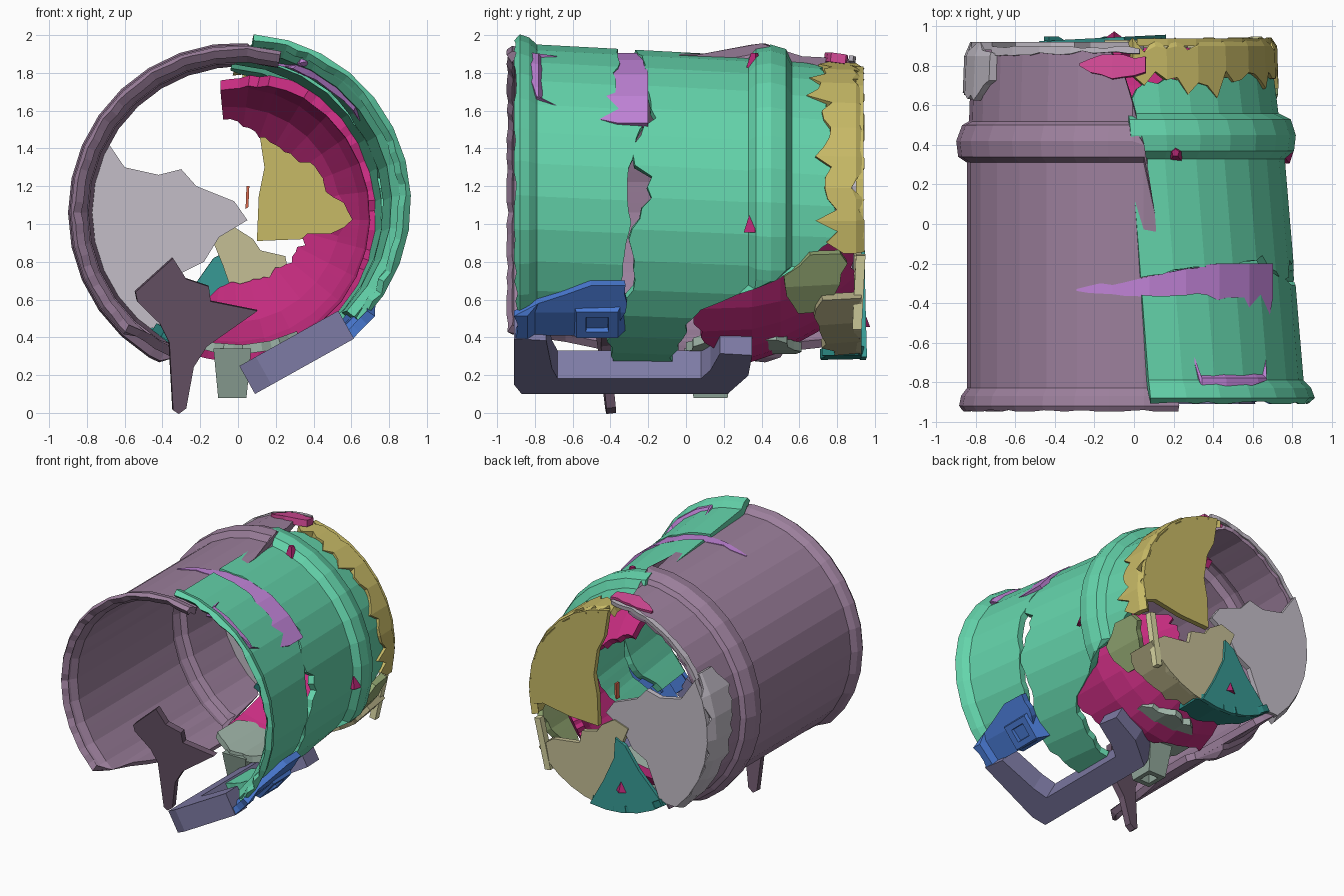
import bpy, bmesh, math, random
from mathutils import Vector

if "Cube" in bpy.data.objects:
    bpy.data.objects.remove(bpy.data.objects["Cube"])
random.seed(4)

def finish(bm, name, hexcol, fix=True):
    if fix:
        bmesh.ops.recalc_face_normals(bm, faces=bm.faces)
    me = bpy.data.meshes.new(name)
    bm.to_mesh(me)
    bm.free()
    ob = bpy.data.objects.new(name, me)
    bpy.context.collection.objects.link(ob)
    mat = bpy.data.materials.new(name)
    rgb = [(int(hexcol[i:i + 2], 16) / 255) ** 2.2 for i in (0, 2, 4)]
    mat.diffuse_color = (*rgb, 1)
    mat.use_nodes = True
    mat.node_tree.nodes["Principled BSDF"].inputs["Base Color"].default_value = mat.diffuse_color
    me.materials.append(mat)
    return ob

def lerp(keys, t):
    if t <= keys[0][0]:
        return keys[0][1]
    for (a, b), (c, d) in zip(keys, keys[1:]):
        if t <= c:
            return b + (d - b) * (t - a) / (c - a)
    return keys[-1][1]

def shell(name, col, prof, y0, y1, axis=(0, 0, 1.06, 0), jag=0.02, thick=0.05, facet=12, sub=3):
    """Curved wall shard: prof = (y, radius); y0/y1 = (degrees, y) front and back edges;
    axis = centre x, x slope along y, centre z, z slope along y."""
    a0, a1 = y0[0][0], y0[-1][0]
    n = max(2, round((a1 - a0) / facet)) * sub
    ys = [p[0] for p in prof]
    bm = bmesh.new()
    cols = []
    for i in range(n + 1):
        a = a0 + (a1 - a0) * i / n
        f = (a1 - a0) / n * sub
        k = ((i % sub) / sub - 0.5) * f
        flat = math.cos(math.radians(f / 2)) / math.cos(math.radians(k))
        lo = lerp(y0, a) + random.uniform(-jag, jag)
        hi = max(lo + .004, lerp(y1, a) + random.uniform(-jag, jag))
        lo, hi = max(lo, ys[0]), min(hi, ys[-1])
        col_v = []
        for y in [lo] + ys[1:-1] + [hi]:
            y = min(max(y, lo), hi)
            r = lerp(prof, y) * flat
            col_v.append(bm.verts.new((axis[0] + axis[1] * y + r * math.cos(math.radians(a)), y,
                                       axis[2] + axis[3] * y + r * math.sin(math.radians(a)))))
        cols.append(col_v)
    for c, d in zip(cols, cols[1:]):
        for j in range(len(c) - 1):
            bm.faces.new((c[j], d[j], d[j + 1], c[j + 1]))
    bmesh.ops.remove_doubles(bm, verts=bm.verts, dist=0.0005)
    # faces point away from the barrel axis
    for f in bm.faces:
        p = f.calc_center_median()
        f.normal_update()
        out = Vector((p.x - axis[0] - axis[1] * p.y, 0, p.z - axis[2] - axis[3] * p.y))
        if f.normal.dot(out) < 0:
            f.normal_flip()
    ob = finish(bm, name, col, False)
    m = ob.modifiers.new("wall", 'SOLIDIFY')
    m.thickness, m.offset = thick, -1
    return ob

def prism(name, col, pts, o, u, v, t):
    """Flat polygon in the u/v plane, extruded by t along u x v."""
    o, u, v = Vector(o), Vector(u).normalized(), Vector(v).normalized()
    bm = bmesh.new()
    f = bm.faces.new([bm.verts.new(o + u * a + v * b) for a, b in pts])
    r = bmesh.ops.extrude_face_region(bm, geom=[f])
    vs = [e for e in r['geom'] if isinstance(e, bmesh.types.BMVert)]
    bmesh.ops.translate(bm, verts=vs, vec=u.cross(v) * t)
    return finish(bm, name, col)

def plate(name, col, pts, y, t=0.04, tilt=(0, 0)):
    return prism(name, col, pts, (0, y, 0), (1, tilt[0], 0), (0, tilt[1], 1), t)

def socket(name, col, o, u, v, base, tip, depth):
    """Square handle socket with a hole, from base half sizes to tip half sizes."""
    o, u, v = Vector(o), Vector(u).normalized(), Vector(v).normalized()
    n = u.cross(v)
    bm = bmesh.new()
    sq = [(-1, -1), (1, -1), (1, 1), (-1, 1)]
    rings = [[bm.verts.new(o + u * a * s[0] + v * b * s[1] + n * d) for a, b in sq]
             for s, d in ((base, 0), (tip, depth), ((tip[0] * .55, tip[1] * .55), depth),
                          ((tip[0] * .4, tip[1] * .4), 0))]
    for k in range(4):
        p, q = rings[k], rings[(k + 1) % 4]
        for i in range(4):
            bm.faces.new((p[i], p[(i + 1) % 4], q[(i + 1) % 4], q[i]))
    return finish(bm, name, col)

def arc(a, b, r, n, cx=0, cz=1.06):
    angles = [math.radians(a + (b - a) * i / n) for i in range(n + 1)]
    return [(cx + r * math.cos(t), cz + r * math.sin(t)) for t in angles]

# large left wall: lip, body, band, foot
PROF = [(-.95, .865), (-.92, .885), (-.87, .875), (-.83, .845), (.31, .845), (.34, .89),
        (.42, .9), (.5, .87), (.52, .835), (.94, .82)]
shell("left_wall", "9b7f9b", PROF,
      [(75, -.95), (228, -.95), (235, -.62), (242, -.3), (250, 0)],
      [(75, -.82), (79, -.7), (83, .1), (88, .5), (96, .88), (232, .9), (240, .8), (244, .3), (250, .25)], jag=.01)

# right wall, leaning out at the front, broken in two along a crack
GP = [(-.91, .86), (-.88, .895), (-.83, .88), (-.79, .845), (.33, .835), (.37, .885),
      (.45, .9), (.53, .88), (.56, .82), (.94, .80)]
GA = (-.045, -.075, 1.072, -.045)
shell("right_wall_front", "64d3aa", GP,
      [(-45, -.88), (-25, -.91), (86, -.91)],
      [(-45, -.5), (-30, -.34), (-8, -.3), (8, -.31), (16, -.3), (28, -.25), (36, -.2), (46, -.37), (56, -.38),
       (66, -.36), (86, -.37)], GA, jag=.012)
shell("right_wall_back", "64d3aa", GP,
      [(-78, -.4), (-45, -.41), (-30, -.28), (-8, -.29), (4, -.19), (12, -.19), (17, -.3), (28, -.25),
       (35, -.17), (48, -.21), (60, -.2), (86, -.27)],
      [(-78, -.1), (-58, -.03), (-48, 0.0), (-38, .1), (-27, .38), (-18, .62), (-8, .8), (80, .72), (86, .6)],
      GA, jag=.015)

# lilac shard showing through the cracks
LP = [(-.86, .86), (-.84, .92), (-.78, .915), (-.74, .85), (-.2, .85)]
shell("lilac_inner_shard", "bf82d6", LP,
      [(34, -.36), (42, -.8), (68, -.86), (74, -.4), (110, -.335)],
      [(34, -.2), (60, -.2), (80, -.24), (92, -.29), (110, -.325)], jag=.01, thick=.04)

# magenta shard collapsed inward towards the base
shell("magenta_inner_shard", "c5307f",
      [(.0, .80), (.35, .78), (.5, .73), (.7, .62), (.92, .4)],
      [(-112, .35), (-90, .35), (-62, .12), (-42, .02), (-20, .15), (10, .25), (60, .3), (95, .55)],
      [(-112, .7), (-100, .9), (-45, .9), (-15, .86), (-2, .55), (12, .75), (45, .82), (70, .85), (97, .75)],
      (-.03, 0, 1.05, 0), jag=.02, thick=.06)
shell("magenta_top_shard", "d24b94", [(.7, .86), (.88, .835)],
      [(86, .78), (95, .73), (109, .79)], [(86, .84), (100, .86), (109, .81)], jag=.01)
for i, (x, y, z) in enumerate([(.21, .36, 1.86), (.755, .35, 1.0), (-.1, .92, .5)]):
    bm = bmesh.new()
    bmesh.ops.create_cone(bm, cap_ends=True, segments=5, radius1=.055, radius2=.02, depth=.09)
    bmesh.ops.translate(bm, verts=bm.verts, vec=(x, y, z))
    finish(bm, f"magenta_tip_{i}", "b02a70")

# gold shard: base plate plus ragged wall
plate("gold_base", "c6b866", [(.05, 1.62), (.11, 1.5), (.14, 1.3), (.11, 1.15), (.1, .91), (.35, .92), (.58, .96)]
      + arc(-10, 83, .78, 8, -.08, 1.06), .94, .04)
shell("gold_wall", "c6b866", [(.6, .825), (.9, .815), (.945, .785)],
      [(-14, .77), (10, .72), (50, .7), (84, .7)], [(-14, .945), (84, .945)],
      (-.09, 0, 1.042, 0), jag=.075)

# pale grey shard: base plate plus rim
plate("grey_base", "c2bcc6", [(-.6, 1.3), (-.42, 1.26), (-.3, 1.29), (-.22, 1.2), (-.02, 1.12), (.05, 1.02),
      (-.1, .93), (-.18, .8), (-.3, .74), (-.36, .6), (-.42, .45)] + arc(228, 150, .83, 7), .92, .04)
shell("grey_rim", "c2bcc6", [(.6, .87), (.85, .86), (.92, .83)],
      [(148, .72), (160, .63), (185, .68), (205, .72), (228, .85)], [(148, .9), (228, .92)], jag=.03)
shell("pale_top_rim", "b9b2bd", [(.8, .84), (.9, .83)],
      [(88, .87), (150, .86)], [(88, .895), (150, .9)], jag=.01, thick=.03)

# beige base shard with its rim
plate("beige_base", "c3bd94", [(-.15, .95), (-.03, .99), (.08, .92), (.12, .86), (.25, .83), (.27, .73),
      (.5, .7)] + arc(-36, -82, .77, 5) + [(0, .55), (-.08, .78)], .93, .04)
shell("beige_rim", "a8a27c", [(.6, .8), (.93, .77)], [(-75, .78), (-55, .68), (-36, .72)],
      [(-75, .93), (-36, .93)], jag=.03)

# teal base shard with its rim
plate("teal_base", "3b9a94", [(-.05, .86), (-.13, .82), (-.25, .65), (-.42, .47)]
      + arc(232, 282, .78, 5) + [(.05, .5), (-.04, .7)], .95, .03, (.05, 0))
shell("teal_rim", "2d827d", [(.7, .78), (.95, .775)], [(234, .85), (255, .75), (284, .72)],
      [(234, .94), (284, .94)], jag=.03)

# olive shard on the lower right
shell("olive_shard", "93a873", [(.5, .78), (.88, .74)],
      [(-44, .6), (-34, .53), (-26, .53), (-17, .66)], [(-44, .74), (-30, .82), (-22, .85), (-17, .83)],
      (0, 0, 1.06, 0), jag=.015)
prism("cream_strip", "dcd9a4", [(-.05, .0), (.0, .0), (.02, .4), (-.03, .4)],
      (.52, .93, .45), (0, 1, 0), (.2, 0, 1), .05)

# blue shard with upper handle socket
shell("blue_shard", "4a78d0", [(-.91, .88), (-.84, .88), (-.8, .85), (-.3, .85)],
      [(-50, -.9), (-38, -.91), (-27, -.5)], [(-50, -.4), (-38, -.32), (-31, -.31), (-27, -.33)],
      (0, -.04, 1.06, 0), jag=.015)
socket("blue_socket", "4a78d0", (.58, -.47, .53), (.64, 0, .77), (0, -1, 0),
       (.12, .15), (.09, .11), .1)

# pale green shard with lower handle socket hanging from it
shell("pale_green_shard", "9fb5a8", [(0, .75), (.65, .75)],
      [(248, .15), (262, .02), (280, -.02), (296, .1)], [(248, .4), (265, .55), (280, .62), (296, .5)], jag=.03)
socket("pale_green_socket", "8fa598", (-.03, .13, .34), (1, 0, 0), (0, -1, 0),
       (.1, .14), (.075, .09), .26)

# dark shard standing below the mouth, with a spike reaching the ground
plate("spiked_shard", "6a5669", [(-.35, .83), (-.55, .65), (-.54, .6), (-.42, .48), (-.37, .38), (-.35, .02),
      (-.32, 0), (-.28, .03), (-.24, .25), (-.17, .36), (.1, .55), (.0, .57), (-.15, .6), (-.16, .68),
      (-.28, .72)], -.34, .05, (.1, -.12))

# fallen handle: long grip with two bent legs
prism("handle", "7d7aa3", [(-.87, 0), (.22, 0), (.33, .2), (.35, .42), (.18, .44), (.13, .26), (.08, .17),
      (-.68, .17), (-.71, .28), (-.74, .58), (-.91, .6), (-.91, .1)],
      (.09, 0, .1), (0, 1, 0), (.86, 0, .48), -.17)

# loose orange splinter
plate("orange_splinter", "d9694f", [(.04, 1.08), (.055, 1.09), (.06, 1.2), (.045, 1.2)], .8, .04)
